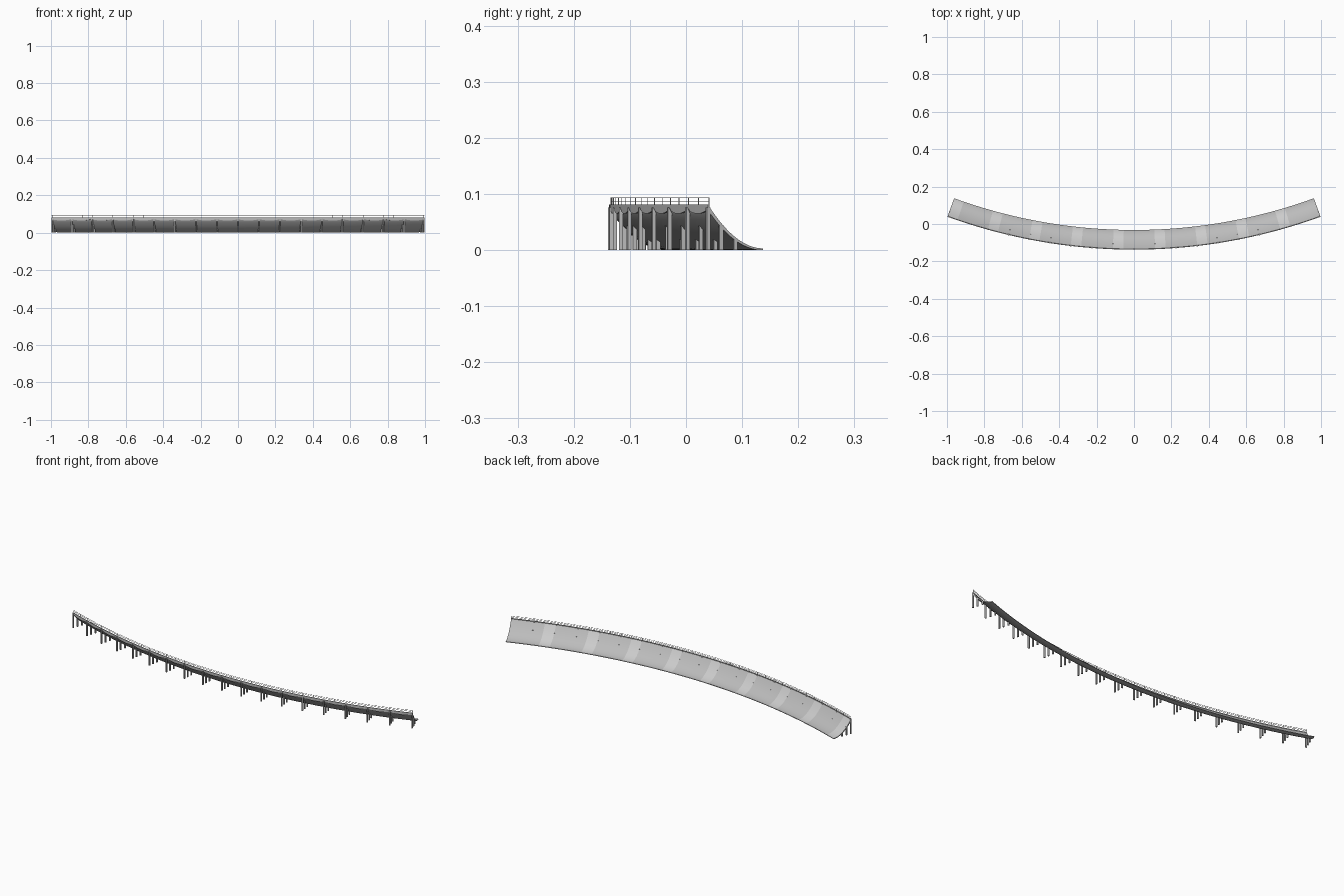
import bpy, bmesh, math

if "Cube" in bpy.data.objects:
    bpy.data.objects.remove(bpy.data.objects["Cube"])

HALF = math.radians(20)
R_OUT, R_IN, YC = 2.916, 2.812, 2.78
BAYS = 18


def pos(r, a, z):
    return (r * math.sin(a), YC - r * math.cos(a), z)


def material(name, v):
    m = bpy.data.materials.new(name)
    m.diffuse_color = (v, v, v, 1)
    m.use_nodes = True
    m.node_tree.nodes["Principled BSDF"].inputs["Base Color"].default_value = m.diffuse_color
    return m


def finish(bm, name, mats=(), smooth=False):
    bmesh.ops.recalc_face_normals(bm, faces=bm.faces)
    me = bpy.data.meshes.new(name)
    bm.to_mesh(me)
    bm.free()
    ob = bpy.data.objects.new(name, me)
    bpy.context.collection.objects.link(ob)
    for m in mats:
        me.materials.append(m)
    if smooth:
        bpy.context.view_layer.objects.active = ob
        ob.select_set(True)
        bpy.ops.object.shade_smooth_by_angle(angle=math.radians(30))
        ob.select_set(False)
    return ob


def sweep(name, profile, n, mats=(), mat_of=lambda seg, side: 0):
    """Sweep a closed (r, z) section along the arc; profile may depend on t."""
    bm = bmesh.new()
    rings = []
    for i in range(n + 1):
        t = i / n
        rings.append([bm.verts.new(pos(r, -HALF + 2 * HALF * t, z)) for r, z in profile(t)])
    k = len(rings[0])
    for i in range(n):
        for j in range(k):
            m = (j + 1) % k
            f = bm.faces.new((rings[i][j], rings[i][m], rings[i + 1][m], rings[i + 1][j]))
            f.material_index = mat_of(i, j)
    bm.faces.new(rings[0])
    bm.faces.new(rings[-1])
    return finish(bm, name, mats, True)


def box(bm, r, a, z0, z1, wr, wt):
    v = []
    for z in (z0, z1):
        for sr, st in ((-1, -1), (1, -1), (1, 1), (-1, 1)):
            v.append(bm.verts.new(pos(r + sr * wr / 2, a + st * wt / 2 / r, z)))
    for q in ((3, 2, 1, 0), (4, 5, 6, 7), (0, 1, 5, 4), (1, 2, 6, 5), (2, 3, 7, 6), (3, 0, 4, 7)):
        bm.faces.new([v[i] for i in q])


def surface(u):
    return 0.003 + 0.077 * u ** 2


concrete = material("concrete", 0.5)
stripe = material("pale_stripe", 0.68)

# banked deck: curved slab, with pale cross stripes every second bay
N = 14
top = [(R_IN + (R_OUT - R_IN) * i / N, surface(i / N)) for i in range(N + 1)]
under = []
for i in range(N, -1, -1):
    u = i / N
    slope = 2 * 0.077 * u / (R_OUT - R_IN)
    c = math.hypot(1, slope)
    under.append((min(top[i][0] + 0.003 * slope / c, R_OUT), max(0.0, top[i][1] - 0.0035 * c)))
deck = top + under
sweep("banked_deck", lambda t: deck, 72, (concrete, stripe),
      lambda seg, side: 1 if seg % 8 < 2 and side < N else 0)


# scalloped fascia hanging between the outer columns
def fascia(t):
    s = math.sqrt(max(0.0, math.sin(math.pi * ((t * BAYS) % 1.0))))
    low = 0.076 - 0.011 * s
    return [(R_OUT - 0.002, low), (R_OUT + 0.001, low), (R_OUT + 0.001, 0.081), (R_OUT - 0.002, 0.081)]


sweep("scalloped_fascia", fascia, BAYS * 8, (concrete,))

# support columns: three per frame, shorter toward the inside
bm = bmesh.new()
edge = HALF - 0.003 / R_OUT
for i in range(BAYS + 1):
    a = -edge + 2 * edge * i / BAYS
    for r in (R_OUT - 0.0005, R_OUT - 0.025, R_OUT - 0.052):
        u = (r - R_IN) / (R_OUT - R_IN)
        h = min(surface(u) - 0.003, 0.076)
        box(bm, r, a, 0, h, 0.007, 0.006)
finish(bm, "support_columns", (concrete,))

# guard rail along the high edge
bm = bmesh.new()
for i in range(BAYS * 2 + 1):
    box(bm, R_OUT - 0.002, -edge + edge * i / BAYS, 0.076, 0.0935, 0.0012, 0.0012)
finish(bm, "rail_posts", (stripe,))
for k, z in enumerate((0.0865, 0.0925)):
    sec = [(R_OUT - 0.0026, z), (R_OUT - 0.0014, z), (R_OUT - 0.0014, z + 0.0012), (R_OUT - 0.0026, z + 0.0012)]
    sweep(("middle_rail", "top_rail")[k], lambda t: sec, 72, (stripe,))
